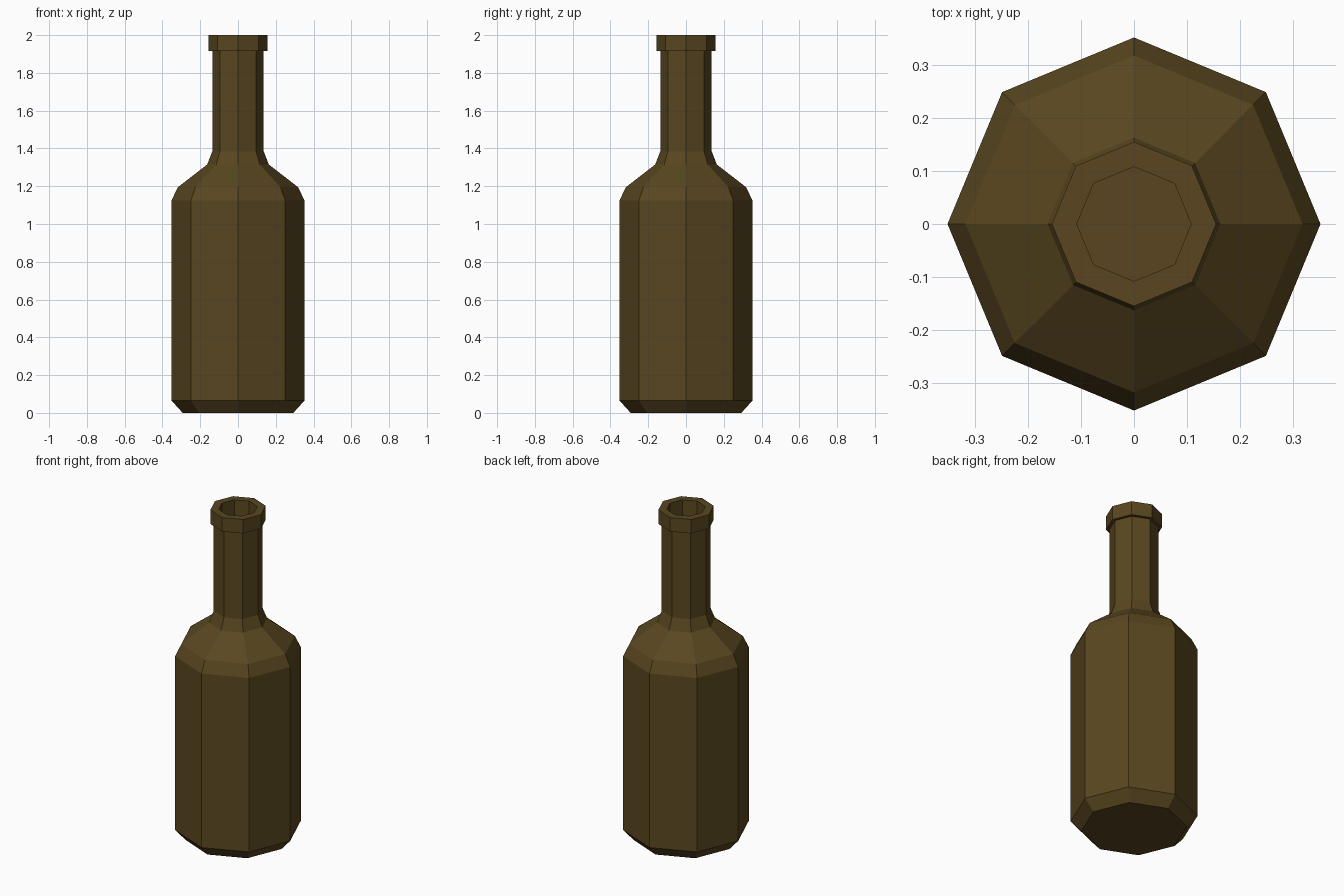
import bpy, bmesh
from math import cos, sin, tau

if "Cube" in bpy.data.objects:
    bpy.data.objects.remove(bpy.data.objects["Cube"])

SIDES = 8

# Profile (radius, height): outside from base to lip, then down inside the neck
profile = [
    (0.293, 0.0), (0.352, 0.065),      # bevelled base
    (0.352, 1.125), (0.318, 1.195),    # body and shoulder edge
    (0.163, 1.315), (0.136, 1.385),    # shoulder slope into neck
    (0.136, 1.915), (0.155, 1.915),    # neck and underside of lip
    (0.155, 2.0), (0.108, 2.0),        # lip
    (0.108, 1.385),                    # bore of the neck
]

bm = bmesh.new()
rings = [[bm.verts.new((r * cos(tau * i / SIDES), r * sin(tau * i / SIDES), z))
          for i in range(SIDES)] for r, z in profile]
for a, b in zip(rings, rings[1:]):
    for i in range(SIDES):
        j = (i + 1) % SIDES
        bm.faces.new((a[i], a[j], b[j], b[i]))

# Close the base and the bottom of the bore
bm.faces.new(rings[0][::-1])
bm.faces.new(rings[-1])
bmesh.ops.recalc_face_normals(bm, faces=bm.faces)

mesh = bpy.data.meshes.new("bottle")
bm.to_mesh(mesh)
bm.free()
bottle = bpy.data.objects.new("bottle", mesh)
bpy.context.collection.objects.link(bottle)

# Dark brown glass
glass = bpy.data.materials.new("brown_glass")
glass.diffuse_color = (0.10, 0.062, 0.014, 1)
glass.use_nodes = True
glass.node_tree.nodes["Principled BSDF"].inputs["Base Color"].default_value = glass.diffuse_color
mesh.materials.append(glass)
